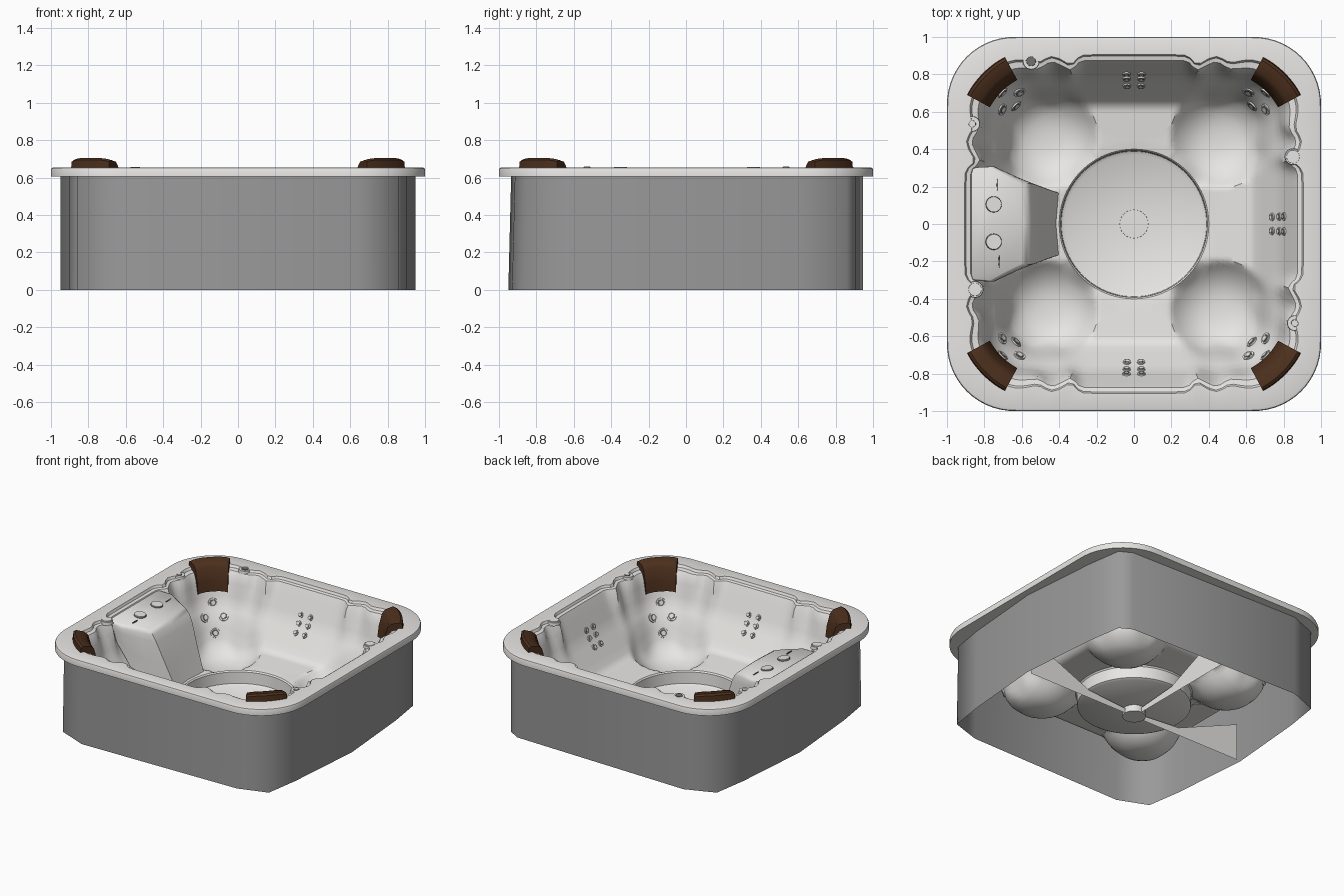
import bpy, bmesh, math
from mathutils import Vector

if "Cube" in bpy.data.objects:
    bpy.data.objects.remove(bpy.data.objects["Cube"])


def material(name, r, g, b):
    m = bpy.data.materials.new(name)
    m.use_nodes = True
    m.diffuse_color = (r, g, b, 1)
    m.node_tree.nodes["Principled BSDF"].inputs["Base Color"].default_value = (r, g, b, 1)
    return m


SHELL = material("warm white acrylic", 0.84, 0.83, 0.81)
CABINET = material("cabinet grey", 0.32, 0.32, 0.32)
BROWN = material("brown cushion", 0.072, 0.029, 0.012)
DARK = material("dark grey fitting", 0.16, 0.16, 0.16)
WHITE = material("white cap", 1, 1, 1)
N = 192


def finish(name, bm, mat, angle=35):
    bmesh.ops.recalc_face_normals(bm, faces=bm.faces)
    me = bpy.data.meshes.new(name)
    bm.to_mesh(me)
    bm.free()
    ob = bpy.data.objects.new(name, me)
    bpy.context.collection.objects.link(ob)
    me.materials.append(mat)
    bpy.ops.object.select_all(action="DESELECT")
    ob.select_set(True)
    bpy.context.view_layer.objects.active = ob
    bpy.ops.object.shade_smooth_by_angle(angle=math.radians(angle))


def loft(rings, caps=()):
    """Skin a list of equally long closed point rings."""
    bm = bmesh.new()
    vs = [[bm.verts.new(p) for p in ring] for ring in rings]
    n = len(vs[0])
    for a, b in zip(vs, vs[1:]):
        for i in range(n):
            j = (i + 1) % n
            bm.faces.new((a[i], a[j], b[j], b[i]))
    for c in caps:
        bm.faces.new(vs[c])
    return bm


def reach(half, r, th):
    """Distance from the centre to a rounded square along an angle."""
    c, s = abs(math.cos(th)), abs(math.sin(th))
    d, k = half / max(c, s), half - r
    if min(c, s) * d > k:
        d = k * (c + s) + math.sqrt(max(0, k * k * ((c + s) ** 2 - 2) + r * r))
    return d


def point(ring, th):
    half, r, z, wave = ring
    d = reach(half, r, th)
    side = min(abs(math.cos(th)), abs(math.sin(th))) * d
    bump = lambda at, w: math.exp(-((side - at) / w) ** 2)
    d -= wave * (0.06 * bump(0.36, 0.05) + 0.05 * bump(0.54, 0.07))
    x, y = d * math.cos(th), d * math.sin(th)
    if 0.42 < half < 0.7:  # scooped corner seats
        far = math.hypot(abs(x) - 0.46, abs(y) - 0.46) / 0.265
        z -= 0.125 * max(0, 1 - far ** 2.6)
    return Vector((x, y, z))


def blend(a, b, t):
    return tuple(p + (q - p) * t for p, q in zip(a, b))


# Moulded shell: rim, ledge, wall, seats and round sunken floor
WALL_TOP = (0.86, 0.41, 0.60, 0.9)
WALL_MID = (0.785, 0.28, 0.42, 0.3)
WALL_END = (0.655, 0.12, 0.235, -0.3)
keys = [((0.87, 0.30, 0.605, 0), 1), ((1, 0.36, 0.605, 0), 1), ((1, 0.36, 0.642, 0), 1),
        ((0.996, 0.356, 0.651, 0), 1), ((0.985, 0.345, 0.655, 0), 1),
        ((0.905, 0.40, 0.655, 0.9), 1), ((0.897, 0.40, 0.637, 0.9), 1),
        ((0.875, 0.41, 0.632, 0.9), 1), (WALL_TOP, 4), (WALL_MID, 4), (WALL_END, 1),
        ((0.635, 0.13, 0.215, -0.3), 1), ((0.61, 0.17, 0.205, -0.1), 10),
        ((0.43, 0.41, 0.185, 0), 1), ((0.40, 0.40, 0.18, 0), 1), ((0.392, 0.392, 0.17, 0), 1),
        ((0.388, 0.388, 0.085, 0), 1), ((0.37, 0.37, 0.075, 0), 1), ((0.07, 0.07, 0.05, 0), 1)]
rings = []
for (a, steps), (b, _) in zip(keys, keys[1:]):
    rings += [blend(a, b, i / steps) for i in range(steps)]
rings.append(keys[-1][0])
angles = [math.tau * i / N for i in range(N)]
finish("tub_shell", loft([[point(r, t) for t in angles] for r in rings], caps=[-1]), SHELL)

# Cabinet: faceted upright skirt, open underneath, front leaning slightly back
outline = [(0.95, 0), (0.9, 0.6), (0.86, 0.86), (0.77, 0.91), (-0.64, 0.945), (-0.86, 0.86),
           (-0.9, 0.6), (-0.95, 0), (-0.9, -0.6), (-0.86, -0.86), (-0.64, -0.95),
           (0.64, -0.93), (0.86, -0.86), (0.9, -0.6)]
skirt = [[(x, y + (z * 0.025 if y < -0.7 else 0), z) for x, y in outline] for z in (0, 0.61)]
finish("cabinet", loft(skirt), CABINET, 95)

# Support fins below the floor
bm = bmesh.new()
fin = [(0, 0), (0.92, 0), (0.92, 0.28), (0.66, 0.17), (0.40, 0.06), (0, 0.03)]
for x, y in ((-1, 0), (1, 0), (0, 1)):
    bm.faces.new([bm.verts.new((d * x, d * y, z)) for d, z in fin])
finish("support_fins", bm, SHELL)


def disc(name, at, normal, radius, height, mat, stretch=1):
    bm = bmesh.new()
    bmesh.ops.create_cone(bm, cap_ends=True, segments=24, radius1=radius,
                          radius2=radius * 0.95, depth=height)
    bmesh.ops.scale(bm, vec=(stretch, 1, 1), verts=bm.verts)
    q = Vector(normal).to_track_quat("Z", "Y")
    for v in bm.verts:
        v.co = q @ v.co + Vector(at)
    finish(name, bm, mat)


disc("drain", (0, 0, 0.029), (0, 0, 1), 0.08, 0.058, SHELL)


# Wall jets sit on the sloping wall
def wall(th, z):
    a, b = (WALL_TOP, WALL_MID) if z > WALL_MID[2] else (WALL_MID, WALL_END)
    return point(blend(a, b, (a[2] - z) / (a[2] - b[2])), th)


def jet(th, z, radius):
    p = wall(th, z)
    n = (wall(th + 0.02, z) - p).cross(wall(th, z + 0.02) - p).normalized()
    if n.dot(Vector((p.x, p.y, 0))) > 0:
        n = -n
    disc("jet_ring", p, n, radius, 0.016, SHELL)
    disc("jet_recess", p + n * 0.007, n, radius * 0.72, 0.005, DARK)
    disc("jet_nozzle", p + n * 0.009, n, radius * 0.45, 0.005, SHELL)


for quarter in range(4):
    mid = quarter * math.pi / 2
    if quarter != 2:
        for col in (-0.05, 0.05):
            for row in (-1, 0, 1):
                jet(mid + col, 0.41 + row * 0.055, 0.022)
    corner = mid + math.pi / 4
    for da, dz in ((0, 0.08), (0, -0.08), (0.07, 0), (-0.07, 0)):
        jet(corner + da, 0.34 + dz, 0.034)

# Corner pillows: curved cushions draped over the rim
section = [(0.365, 0.50), (0.375, 0.58), (0.40, 0.67), (0.425, 0.695), (0.485, 0.705),
           (0.50, 0.695), (0.505, 0.65), (0.44, 0.645), (0.41, 0.58), (0.39, 0.50)]
for quarter in range(4):
    mid = quarter * math.pi / 2 + math.pi / 4
    cx, cy = 0.636 * math.cos(mid), 0.636 * math.sin(mid)
    sweep = []
    for i in range(13):
        u = i / 6 - 1
        a = mid + u * math.radians(16.5)
        sweep.append([(cx + r * math.cos(a), cy + r * math.sin(a), z - 0.01 * u ** 4)
                      for r, z in section])
    finish("pillow", loft(sweep, caps=(0, -1)), BROWN, 40)

# Control console on the -x wall, rounding over and flaring down to the floor
top = [(-0.87, 0.29, 0.625), (-0.77, 0.30, 0.62), (-0.67, 0.245, 0.61), (-0.60, 0.21, 0.597)]
foot = [(-0.82, 0.30, 0.50), (-0.70, 0.28, 0.31), (-0.55, 0.22, 0.2), (-0.40, 0.165, 0.175)]


def console_ring(f, swell):
    side = [blend(a, b, f) for a, b in zip(top, foot)]
    side = [(x + swell * i / 3, y + swell * 0.4, z) for i, (x, y, z) in enumerate(side)]
    x, _, z = side[-1]
    return side + [(x + 0.01 - 0.025 * f, 0, z)] + [(a, -b, c) for a, b, c in reversed(side)]


levels = [(0, 0), (0.03, 0.017), (0.08, 0.025), (0.2, 0.028), (0.6, 0.012), (1, 0)]
finish("control_console", loft([console_ring(*v) for v in levels], caps=(0,)), SHELL, 50)

for y in (0.105, -0.095):
    disc("knob_base", (-0.75, y, 0.619), (0.1, 0, 1), 0.0435, 0.008, DARK)
    disc("knob", (-0.75, y, 0.62), (0.1, 0, 1), 0.042, 0.012, SHELL)
for x, y in ((-0.73, 0.21), (-0.72, -0.2)):
    disc("console_slot", (x, y, 0.616), (0.1, 0, 1), 0.004, 0.008, DARK, 8)

# Rim fittings, each on a small round seat in the ledge
for x, y in ((0.85, 0.36), (-0.85, -0.35)):
    disc("filter_cap_seat", (x, y, 0.64), (0, 0, 1), 0.045, 0.024, SHELL)
    disc("filter_cap", (x, y, 0.654), (0, 0, 1), 0.036, 0.008, WHITE)
disc("valve_seat", (-0.55, 0.87, 0.64), (0, 0, 1), 0.045, 0.024, SHELL)
disc("valve", (-0.55, 0.87, 0.654), (0, 0, 1), 0.026, 0.008, DARK)
for x, y in ((-0.865, 0.535), (0.86, -0.53)):
    disc("air_control_seat", (x, y, 0.64), (0, 0, 1), 0.042, 0.024, SHELL)
    disc("air_control_ring", (x, y, 0.653), (0, 0, 1), 0.02, 0.008, DARK)
    disc("air_control", (x, y, 0.654), (0, 0, 1), 0.017, 0.01, SHELL)
